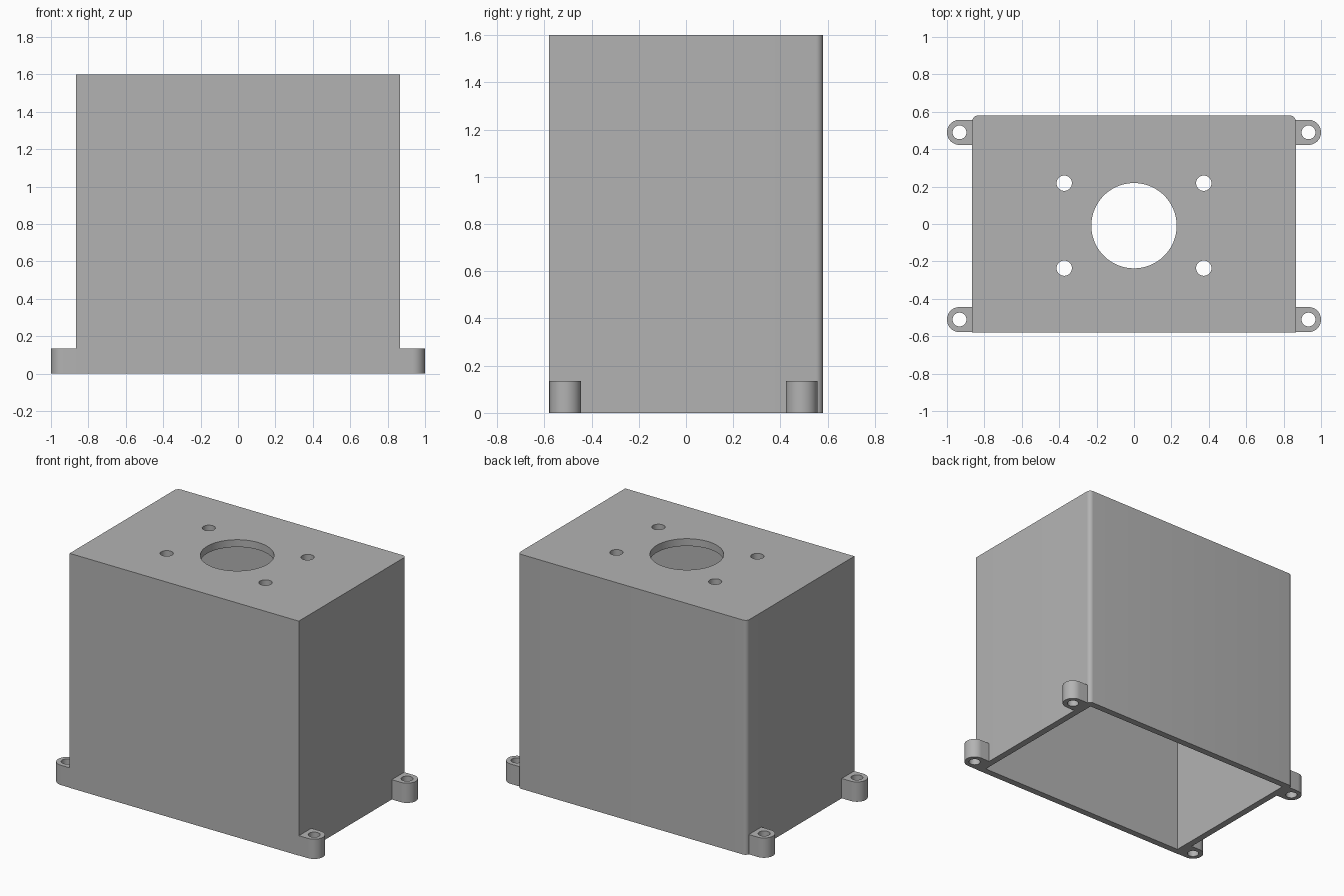
import bpy, bmesh, math

cube = bpy.data.objects.get("Cube")
if cube:
    bpy.data.objects.remove(cube, do_unlink=True)

HX, HY, HEIGHT = 0.865, 0.58, 1.6       # outer half sizes and height
WALL, ROOF = 0.046, 0.05
CORNER = 0.03                           # rounding of the back corners
TAB_R, TAB_H, TAB_X = 0.067, 0.135, 0.933
HOLE_Y = -0.009

grey = bpy.data.materials.new("plain grey")
grey.use_nodes = True
grey.diffuse_color = (0.45, 0.45, 0.45, 1)
grey.node_tree.nodes["Principled BSDF"].inputs["Base Color"].default_value = grey.diffuse_color


def arc(cx, cy, r, start, end, steps):
    angles = [math.radians(start + (end - start) * i / steps) for i in range(steps + 1)]
    return [(cx + r * math.cos(a), cy + r * math.sin(a)) for a in angles]


def circle(cx, cy, r, steps=48):
    return arc(cx, cy, r, 0, 360, steps)[:-1]


def prism(name, outline, z0, z1):
    """Extrude a counter-clockwise outline from z0 to z1."""
    bm = bmesh.new()
    face = bm.faces.new([bm.verts.new((x, y, z0)) for x, y in outline])
    top = bmesh.ops.extrude_face_region(bm, geom=[face])["geom"]
    verts = [g for g in top if isinstance(g, bmesh.types.BMVert)]
    bmesh.ops.translate(bm, verts=verts, vec=(0, 0, z1 - z0))
    bmesh.ops.recalc_face_normals(bm, faces=bm.faces)
    mesh = bpy.data.meshes.new(name)
    bm.to_mesh(mesh)
    bm.free()
    mesh.materials.append(grey)
    obj = bpy.data.objects.new(name, mesh)
    bpy.context.collection.objects.link(obj)
    return obj


def activate(obj):
    bpy.ops.object.select_all(action='DESELECT')
    obj.select_set(True)
    bpy.context.view_layer.objects.active = obj


def cut(obj, cutter):
    """Subtract the cutter from the object, then discard it."""
    cutter.hide_render = True
    mod = obj.modifiers.new("cut", 'BOOLEAN')
    mod.operation, mod.solver, mod.object = 'DIFFERENCE', 'EXACT', cutter
    activate(obj)
    bpy.ops.object.modifier_apply(modifier=mod.name)
    bpy.data.objects.remove(cutter, do_unlink=True)


def smooth(obj):
    activate(obj)
    bpy.ops.object.shade_smooth_by_angle(angle=math.radians(30))


# Housing: square front corners, rounded back corners, open underneath
outline = [(-HX, -HY), (HX, -HY)]
outline += arc(HX - CORNER, HY - CORNER, CORNER, 0, 90, 8)
outline += arc(-HX + CORNER, HY - CORNER, CORNER, 90, 180, 8)
housing = prism("housing", outline, 0, HEIGHT)
ix, iy = HX - WALL, HY - WALL
cut(housing, prism("cavity_cutter", [(-ix, -iy), (ix, -iy), (ix, iy), (-ix, iy)],
                   -0.1, HEIGHT - ROOF))

# Shaft opening and four screw holes through the roof
holes = [(0, HOLE_Y, 0.228, 96)]
holes += [(sx * 0.373, HOLE_Y + sy * 0.227, 0.041, 32) for sx in (-1, 1) for sy in (-1, 1)]
for x, y, r, steps in holes:
    cut(housing, prism("hole_cutter", circle(x, y, r, steps), HEIGHT - 0.2, HEIGHT + 0.1))
smooth(housing)

# Mounting tabs with rounded ends and screw holes, two on each side
for side, sx in (("left", 1), ("right", -1)):
    for end, y in (("front", -0.511), ("back", 0.49)):
        root = HX - 0.02
        shape = [(root, y - TAB_R)] + arc(TAB_X, y, TAB_R, -90, 90, 24) + [(root, y + TAB_R)]
        shape = [(sx * px, py) for px, py in shape]
        tab = prism(f"{end}_{side}_mounting_tab", shape, 0, TAB_H)
        cut(tab, prism("hole_cutter", circle(sx * TAB_X, y, 0.037, 32), -0.1, TAB_H + 0.1))
        smooth(tab)
